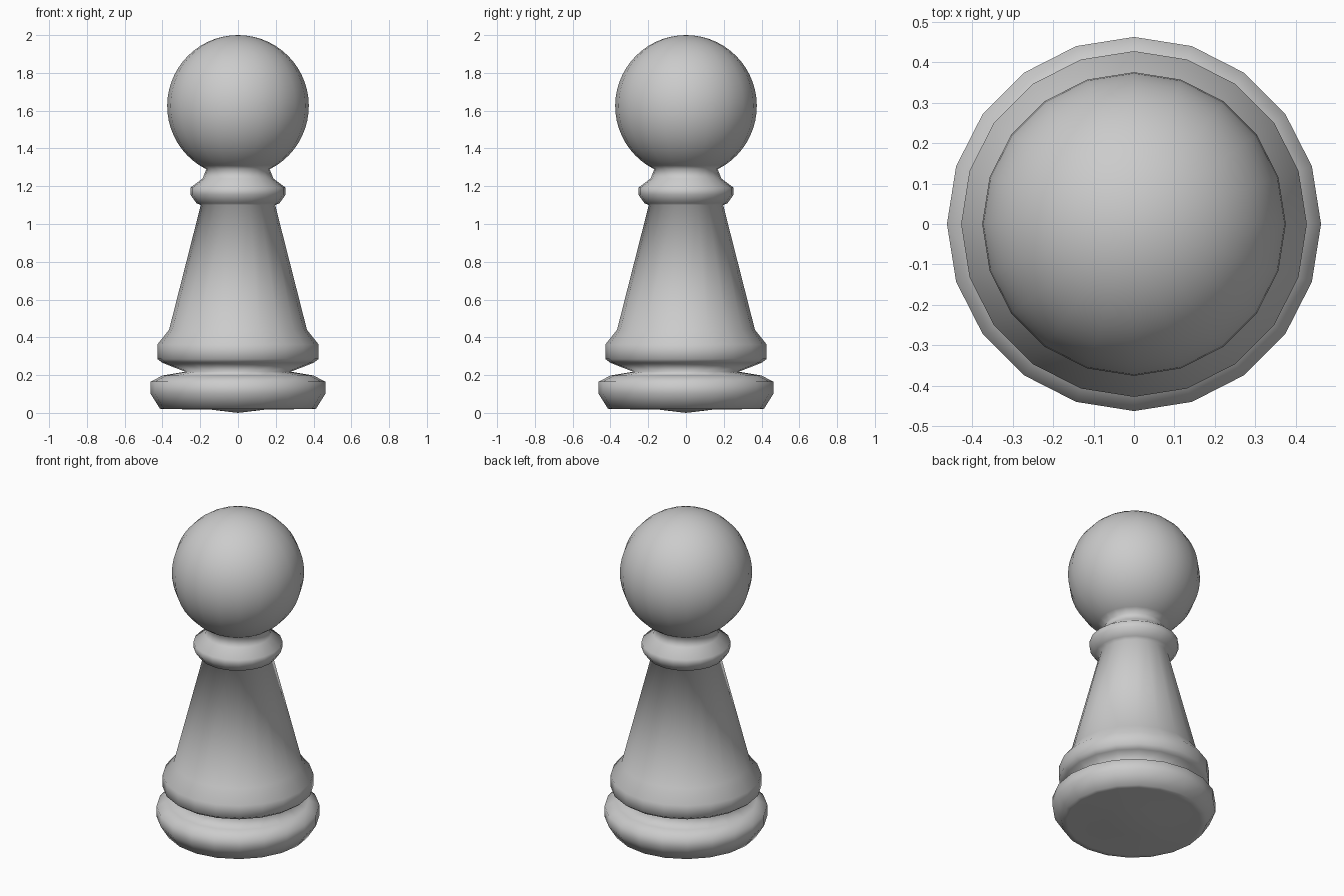
import bpy
from math import sin, cos, pi

if "Cube" in bpy.data.objects:
    bpy.data.objects.remove(bpy.data.objects["Cube"])

SIDES = 20

def lathe(name, profile):
    """Turn a bottom-to-top (radius, height) profile about z."""
    verts, faces, rings = [], [], []
    for r, z in profile:
        start = len(verts)
        count = SIDES if r > 0 else 1
        for i in range(count):
            a = 2 * pi * i / SIDES
            verts.append((r * cos(a), r * sin(a), z))
        rings.append([start + i % count for i in range(SIDES)])
    for low, high in zip(rings, rings[1:]):
        for i in range(SIDES):
            j = (i + 1) % SIDES
            quad = [low[i], low[j], high[j], high[i]]
            faces.append(list(dict.fromkeys(quad)))
    mesh = bpy.data.meshes.new(name)
    mesh.from_pydata(verts, [], faces)
    mesh.polygons.foreach_set("use_smooth", [True] * len(mesh.polygons))
    obj = bpy.data.objects.new(name, mesh)
    bpy.context.collection.objects.link(obj)
    return obj

# Turned body: foot, groove, lower ring, tapered stem, collar, neck, ball head
R, CENTRE, STEPS = 0.375, 1.625, 24
body = [
    (0, 0.0), (0.15, 0.018), (0.38, 0.02), (0.413, 0.022),
    (0.462, 0.10), (0.462, 0.165), (0.40, 0.198), (0.28, 0.218),
    (0.40, 0.265), (0.427, 0.285), (0.427, 0.362), (0.365, 0.44),
    (0.197, 1.10), (0.22, 1.11), (0.252, 1.155), (0.252, 1.192),
    (0.188, 1.24), (0.168, 1.29),
]
first = 0.148 * pi
head = []
for i in range(1, STEPS):
    a = first + (pi - first) * i / STEPS
    head.append((R * sin(a), CENTRE - R * cos(a)))
lathe("pawn_body", body + head + [(0, CENTRE + R)])
